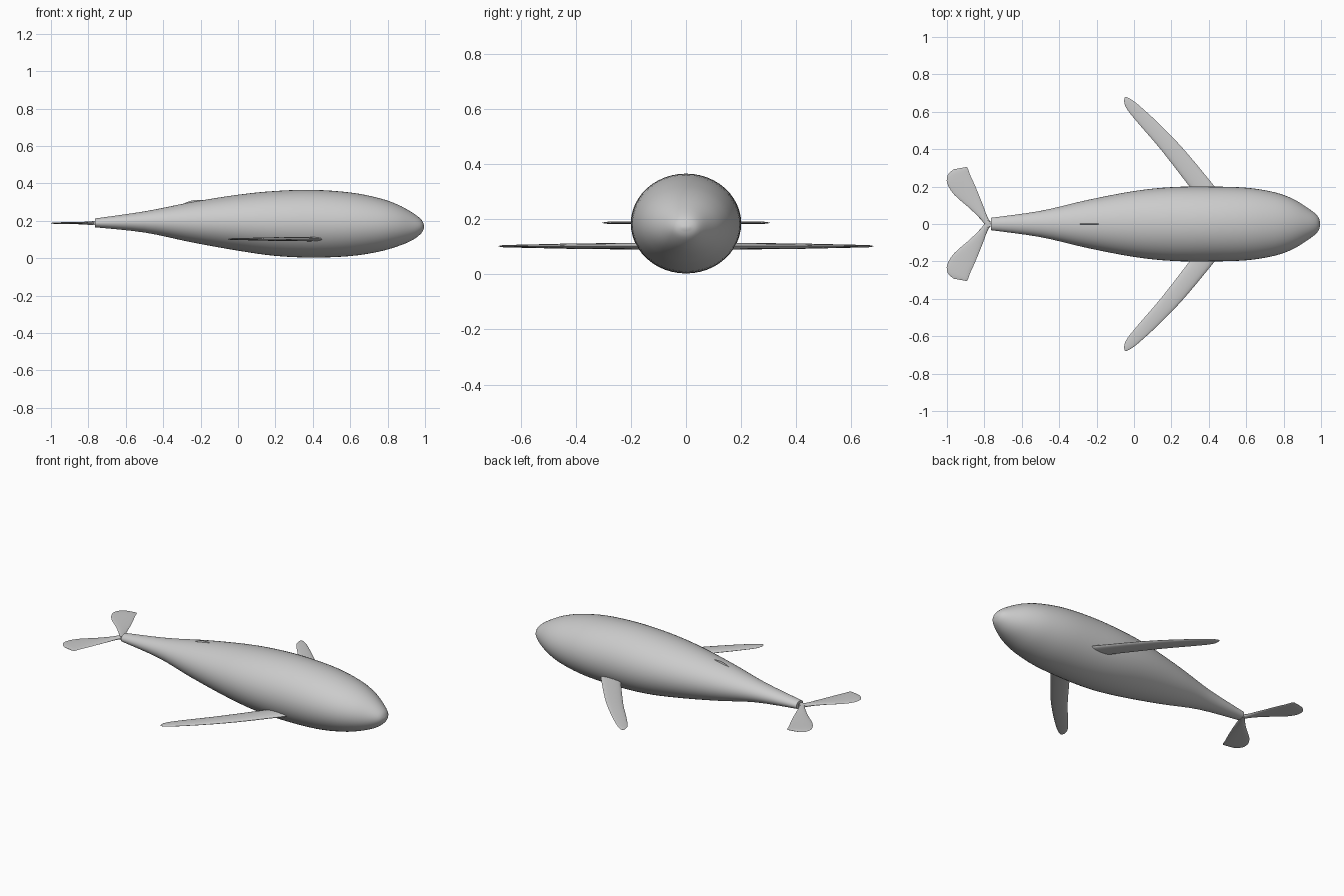
import bpy, bmesh, math
from mathutils import Vector

cube = bpy.data.objects.get("Cube")
if cube:
    bpy.data.objects.remove(cube, do_unlink=True)

grey = bpy.data.materials.new("pale_grey")
grey.use_nodes = True
GREY = (0.6, 0.6, 0.6, 1)
grey.diffuse_color = GREY
grey.node_tree.nodes["Principled BSDF"].inputs["Base Color"].default_value = GREY


def loft(name, rings):
    """Skin equal-length rings of points and cap both ends."""
    bm = bmesh.new()
    loops = [[bm.verts.new(p) for p in ring] for ring in rings]
    n = len(loops[0])
    for a, b in zip(loops, loops[1:]):
        for i in range(n):
            j = (i + 1) % n
            bm.faces.new((a[i], a[j], b[j], b[i]))
    bm.faces.new(loops[0])
    bm.faces.new(loops[-1])
    bmesh.ops.recalc_face_normals(bm, faces=bm.faces)
    mesh = bpy.data.meshes.new(name)
    bm.to_mesh(mesh)
    bm.free()
    mesh.materials.append(grey)
    obj = bpy.data.objects.new(name, mesh)
    bpy.context.collection.objects.link(obj)
    bpy.ops.object.select_all(action='DESELECT')
    obj.select_set(True)
    bpy.context.view_layer.objects.active = obj
    bpy.ops.object.shade_smooth_by_angle(angle=math.radians(50))
    return obj


def ellipse(centre, u, v, sides):
    angles = [2 * math.pi * i / sides for i in range(sides)]
    return [centre + u * math.cos(a) + v * math.sin(a) for a in angles]


def refine(rows, steps):
    """Smoothly interpolate rows of numbers (Catmull-Rom)."""
    out = []
    for i in range(len(rows) - 1):
        p = [rows[max(i - 1, 0)], rows[i], rows[i + 1], rows[min(i + 2, len(rows) - 1)]]
        for s in range(steps):
            t = s / steps
            out.append([b + 0.5 * t * (c - a + t * (2*a - 5*b + 4*c - d + t * (3*(b - c) + d - a)))
                        for a, b, c, d in zip(*p)])
    return out + [rows[-1]]


def fin(name, stations, side, z, axis=Vector((0, 0, 1))):
    """Blade of lens sections: lead x, lead y, trail x, trail y, half thickness."""
    rings = []
    for lx, ly, tx, ty, half in refine(stations, 3):
        lead, trail = Vector((lx, ly * side, z)), Vector((tx, ty * side, z))
        rings.append(ellipse((lead + trail) / 2, (lead - trail) / 2, axis * half, 16))
    return loft(name, rings)


# Body: x, top z, bottom z, half width
profile = [
    (-0.765, 0.212, 0.165, 0.033), (-0.5, 0.25, 0.137, 0.07),
    (-0.25, 0.299, 0.085, 0.128), (0, 0.339, 0.04, 0.176),
    (0.2, 0.359, 0.012, 0.197), (0.4, 0.365, 0.003, 0.2),
    (0.6, 0.351, 0.011, 0.194), (0.75, 0.322, 0.034, 0.17),
    (0.85, 0.288, 0.062, 0.134), (0.93, 0.245, 0.095, 0.085),
    (0.98, 0.206, 0.133, 0.045), (0.995, 0.175, 0.165, 0.01)]
loft("body", [ellipse(Vector((x, 0, (t + b) / 2)), Vector((0, w, 0)),
                      Vector((0, 0, (t - b) / 2)), 48)
              for x, t, b, w in refine(profile, 4)])

# Long swept flippers and fan-shaped tail flukes, mirrored
flipper = [
    (0.46, 0.165, 0.335, 0.15, 0.012), (0.27, 0.395, 0.15, 0.39, 0.01),
    (0.13, 0.54, 0.03, 0.53, 0.007), (0.02, 0.64, -0.035, 0.61, 0.005),
    (-0.025, 0.672, -0.052, 0.65, 0.004), (-0.045, 0.68, -0.051, 0.674, 0.001)]
fluke = [
    (-0.75, -0.008, -0.79, -0.02, 0.011), (-0.78, 0.03, -0.815, 0.02, 0.009),
    (-0.815, 0.12, -0.88, 0.085, 0.006), (-0.85, 0.205, -0.96, 0.155, 0.005),
    (-0.875, 0.26, -0.998, 0.215, 0.005), (-0.888, 0.295, -0.996, 0.262, 0.004),
    (-0.895, 0.305, -0.965, 0.292, 0.001)]
for side, label in ((1, "left"), (-1, "right")):
    fin(label + "_flipper", flipper, side, 0.102)
    fin(label + "_tail_fluke", fluke, side, 0.187)

# Low thin dorsal ridge
ridge = [(-0.17, 0.29, 0.308), (-0.2, 0.28, 0.312), (-0.24, 0.27, 0.311),
         (-0.265, 0.26, 0.304), (-0.3, 0.25, 0.288)]
loft("dorsal_fin", [ellipse(Vector((x, 0, (b + t) / 2)), Vector((0, 0.004, 0)),
                            Vector((0, 0, (t - b) / 2)), 10) for x, b, t in ridge])
